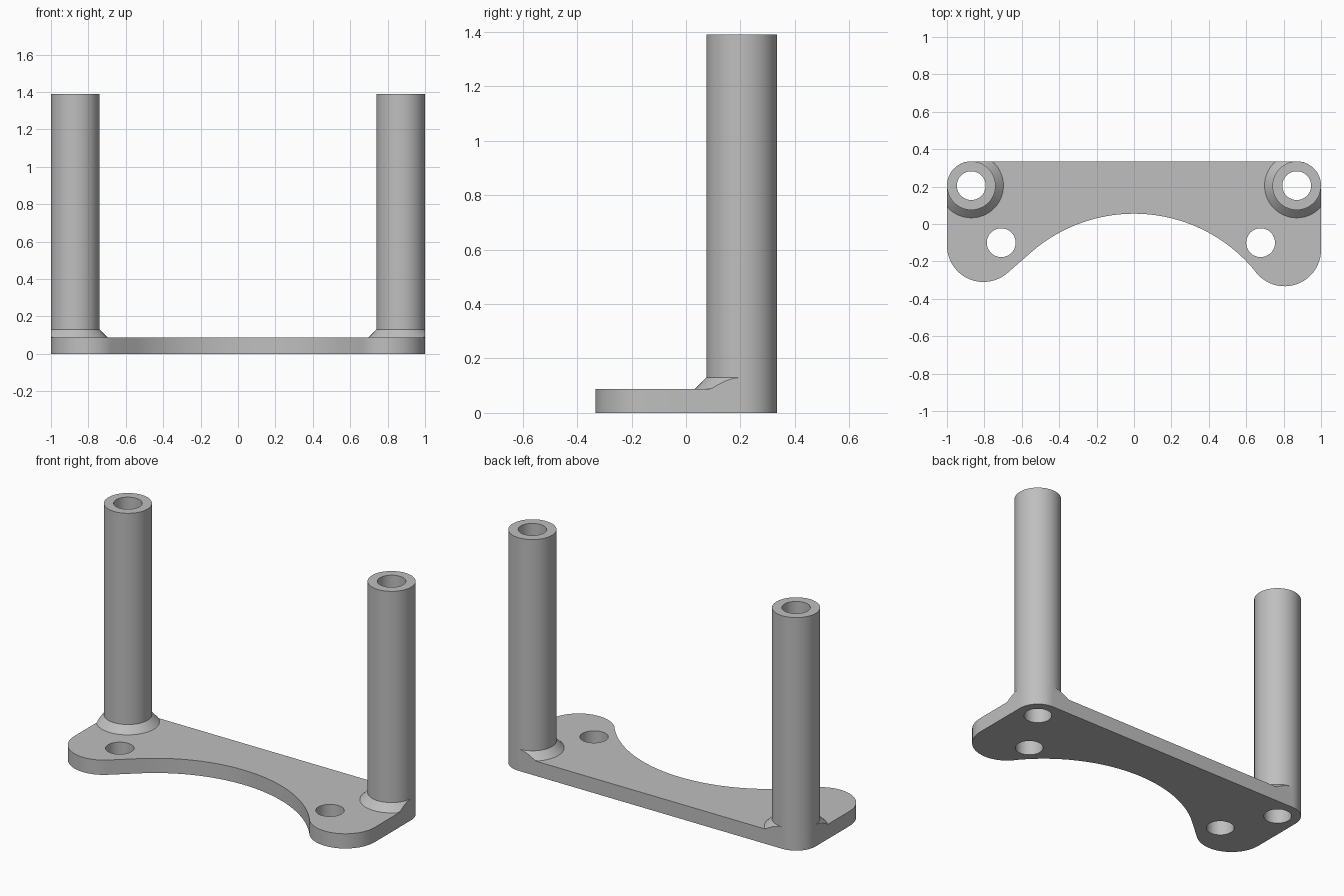
import bpy, bmesh
from math import sin, cos, pi, hypot, atan2, acos
from mathutils import Vector

cube = bpy.data.objects.get("Cube")
if cube:
    bpy.data.objects.remove(cube)

PLATE = 0.088                       # plate thickness
TOP = 1.39                          # post height
COLLAR = 0.13                       # height where the collar meets the post
POST_X, POST_Y, POST_R, BORE = 0.87, 0.205, 0.13, 0.077
FLARE = POST_R + COLLAR - PLATE     # collar radius on the plate

grey = bpy.data.materials.new("grey")
grey.use_nodes = True
grey.diffuse_color = (0.52, 0.52, 0.52, 1)
grey.node_tree.nodes["Principled BSDF"].inputs["Base Color"].default_value = grey.diffuse_color


def finish(name, bm):
    """Clean the mesh, link it and shade it."""
    bmesh.ops.remove_doubles(bm, verts=bm.verts, dist=0.0001)
    bmesh.ops.recalc_face_normals(bm, faces=bm.faces)
    mesh = bpy.data.meshes.new(name)
    bm.to_mesh(mesh)
    bm.free()
    mesh.materials.clear()
    mesh.materials.append(grey)
    obj = bpy.data.objects.new(name, mesh)
    bpy.context.collection.objects.link(obj)
    bpy.ops.object.select_all(action='DESELECT')
    obj.select_set(True)
    bpy.context.view_layer.objects.active = obj
    bpy.ops.object.shade_smooth_by_angle(angle=pi / 6)
    return obj


def arc(center, r, a, b, n=24):
    return [Vector((center[0] + r * cos(a + (b - a) * i / n),
                    center[1] + r * sin(a + (b - a) * i / n))) for i in range(n + 1)]


def make_plate():
    # Two rounded lobes joined by a concave arc, tangent to both
    lobe_r, big_r = 0.195, 0.836
    big = Vector((0, -0.781))
    left, right = Vector((-0.805, -0.115)), Vector((0.805, -0.138))

    def tangent(lobe, side):
        d = lobe - big
        swing = acos(min(1, (big_r + lobe_r) / d.length))
        return atan2(d.y, d.x) + side * swing

    a_left, a_right = tangent(left, -1), tangent(right, 1)
    outline = arc((POST_X, POST_Y), POST_R, 0, pi / 2)
    outline += arc((-POST_X, POST_Y), POST_R, pi / 2, pi)
    outline += arc(left, lobe_r, pi, a_left + pi)
    outline += arc(big, big_r, a_left, a_right, 64)
    outline += arc(right, lobe_r, a_right + pi, 2 * pi)
    loops = [outline]
    for center in ((-POST_X, POST_Y), (POST_X, POST_Y), (-0.71, -0.10), (0.677, -0.10)):
        loops.append(arc(center, BORE, 0, 2 * pi, 64)[:-1])

    # Filled curve gives the plate with its holes
    curve = bpy.data.curves.new("plate_outline", 'CURVE')
    curve.dimensions, curve.fill_mode, curve.extrude = '2D', 'BOTH', PLATE / 2
    for loop in loops:
        spline = curve.splines.new('POLY')
        spline.points.add(len(loop) - 1)
        for point, p in zip(spline.points, loop):
            point.co = (p.x, p.y, 0, 1)
        spline.use_cyclic_u = True
    helper = bpy.data.objects.new("plate_outline", curve)
    bpy.context.collection.objects.link(helper)
    graph = bpy.context.evaluated_depsgraph_get()
    mesh = bpy.data.meshes.new_from_object(helper.evaluated_get(graph))
    bm = bmesh.new()
    bm.from_mesh(mesh)
    bmesh.ops.translate(bm, verts=bm.verts, vec=(0, 0, PLATE / 2))
    bpy.data.objects.remove(helper)
    finish("base_plate", bm)


def make_post(name, side, n=64):
    # Tube with a flared collar, trimmed flush with the plate's outer edges
    bm = bmesh.new()
    columns = []
    for i in range(n):
        c, s = cos(2 * pi * i / n), sin(2 * pi * i / n)
        edge = max(hypot(max(c, 0), max(s, 0)), 0.01)
        limit = min(FLARE, POST_R / edge)
        profile = [(limit, PLATE), (limit, COLLAR + POST_R - limit), (POST_R, COLLAR),
                   (POST_R, TOP), (BORE, TOP), (BORE, PLATE)]
        columns.append([bm.verts.new((side * (POST_X + r * c), POST_Y + r * s, z))
                        for r, z in profile])
    for a, b in zip(columns, columns[1:] + columns[:1]):
        for j in range(len(a) - 1):
            bm.faces.new((a[j], b[j], b[j + 1], a[j + 1]))
    bmesh.ops.dissolve_degenerate(bm, dist=0.0001, edges=bm.edges)
    finish(name, bm)


make_plate()
make_post("left_post", 1)
make_post("right_post", -1)
